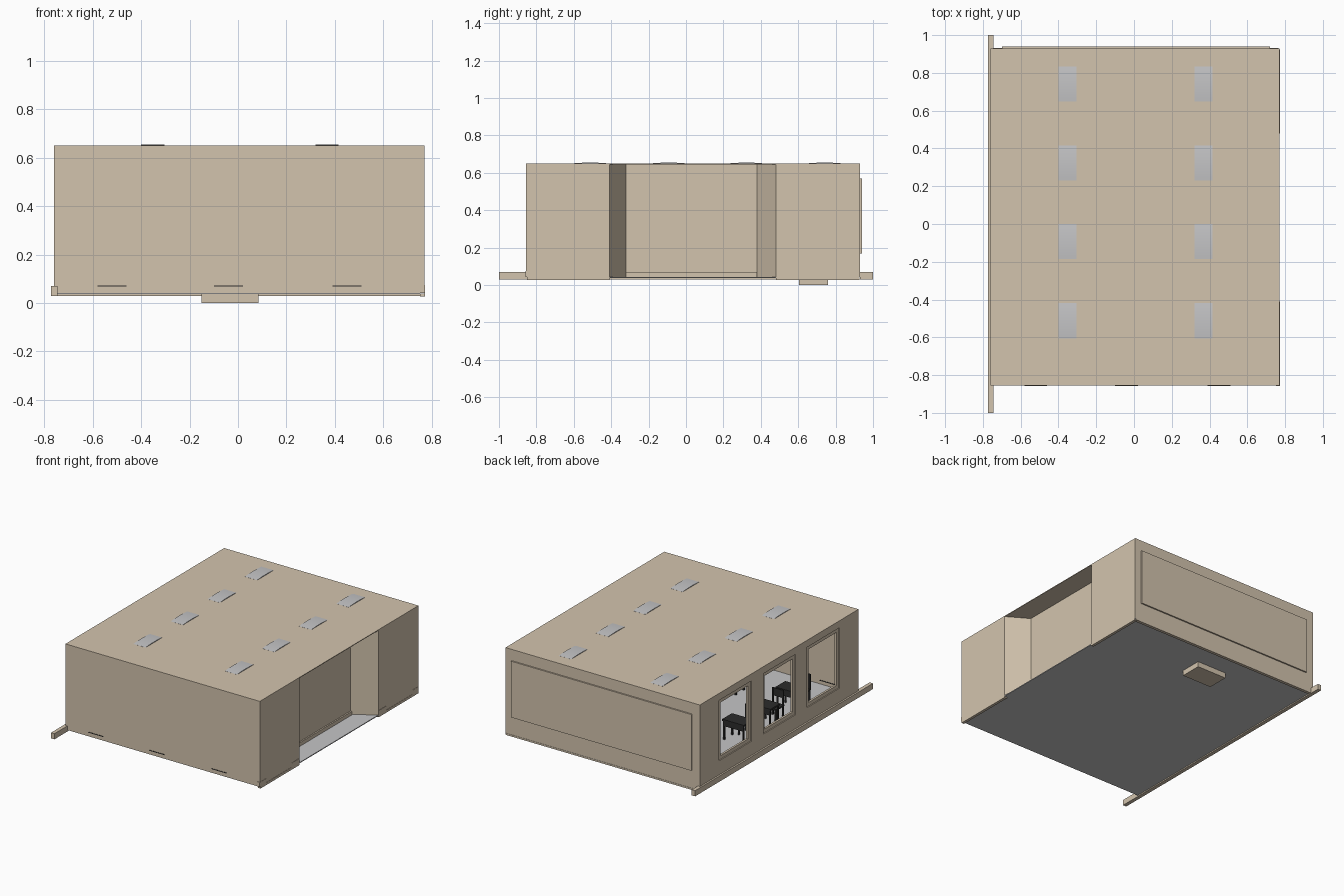
import bpy, bmesh, math

if "Cube" in bpy.data.objects:
    bpy.data.objects.remove(bpy.data.objects["Cube"])

def mat(name, r, g, b):
    m = bpy.data.materials.new(name)
    m.diffuse_color = (r, g, b, 1)
    m.use_nodes = True
    m.node_tree.nodes["Principled BSDF"].inputs["Base Color"].default_value = m.diffuse_color
    return m

BEIGE = mat("beige_wall", 0.65, 0.55, 0.42)
GREY = mat("floor_grey", 0.56, 0.56, 0.57)
LAMP = mat("lamp_grey", 0.56, 0.56, 0.57)
BLACK = mat("furniture_black", 0.025, 0.025, 0.025)

def finish(name, bm, m):
    me = bpy.data.meshes.new(name)
    bm.to_mesh(me)
    bm.free()
    me.materials.append(m)
    ob = bpy.data.objects.new(name, me)
    bpy.context.collection.objects.link(ob)
    return ob

def boxes(name, m, items):
    """One object from a list of (x0, x1, y0, y1, z0, z1) boxes."""
    bm = bmesh.new()
    for x0, x1, y0, y1, z0, z1 in items:
        vs = bmesh.ops.create_cube(bm, size=1)["verts"]
        for v in vs:
            v.co = (x0 if v.co.x < 0 else x1,
                    y0 if v.co.y < 0 else y1,
                    z0 if v.co.z < 0 else z1)
    return finish(name, bm, m)

# Floor and roof
boxes("floor", GREY, [(-0.76, 0.77, -0.85, 0.93, 0.038, 0.044)])
boxes("roof", BEIGE, [(-0.76, 0.77, -0.855, 0.93, 0.645, 0.65)])

# Front, right (with angled entrance recess) and back walls
path = [(-0.76, -0.855), (0.77, -0.855), (0.77, -0.41), (0.62, -0.32),
        (0.62, 0.38), (0.77, 0.48), (0.77, 0.93), (-0.76, 0.93)]
bm = bmesh.new()
low = [bm.verts.new((x, y, 0.042)) for x, y in path]
top = [bm.verts.new((x, y, 0.648)) for x, y in path]
for i in range(len(path) - 1):
    bm.faces.new((low[i], low[i + 1], top[i + 1], top[i]))
walls = finish("walls", bm, BEIGE)
sol = walls.modifiers.new("thickness", "SOLIDIFY")
sol.thickness = 0.012
sol.offset = -1

# Window wall on the left, built round three openings
Z0, Z1, HW = 0.17, 0.60, 0.182
centres = [-0.46, 0.034, 0.533]
XO, XI = -0.76, -0.735
parts = [(XO, XI, -0.853, 0.928, 0.042, Z0), (XO, XI, -0.853, 0.928, Z1, 0.648)]
edges = [-0.853] + [c + s * HW for c in centres for s in (-1, 1)] + [0.928]
for a, b in zip(edges[0::2], edges[1::2]):
    parts.append((XO, XI, a, b, Z0, Z1))
boxes("window_wall", BEIGE, parts)

# Window frames, set slightly back
F = 0.026
for i, c in enumerate(centres):
    a, b = c - HW, c + HW
    boxes(f"window_frame_{i + 1}", BEIGE, [
        (-0.753, -0.738, a, b, Z0, Z0 + F), (-0.753, -0.738, a, b, Z1 - F, Z1),
        (-0.753, -0.738, a, a + F, Z0 + F, Z1 - F),
        (-0.753, -0.738, b - F, b, Z0 + F, Z1 - F)])

# Baseboards
boxes("left_baseboard", BEIGE, [(-0.772, -0.745, -1, 1, 0.03, 0.07)])
boxes("back_baseboard", BEIGE, [(-0.745, 0.765, 0.91, 0.932, 0.03, 0.042)])
boxes("right_baseboards", BEIGE, [
    (0.752, 0.772, -0.858, -0.79, 0.042, 0.075),
    (0.752, 0.772, -0.50, -0.41, 0.042, 0.075),
    (0.752, 0.772, 0.48, 0.57, 0.042, 0.075),
    (0.752, 0.772, 0.86, 0.925, 0.042, 0.075),
    (0.752, 0.772, -0.85, -0.41, 0.028, 0.045),
    (0.752, 0.772, 0.48, 0.925, 0.028, 0.045)])
boxes("recess_baseboard", BEIGE, [(0.60, 0.63, -0.32, 0.38, 0.042, 0.07)])

# Thin ledges on the front wall, one for each desk column
columns = (-0.52, -0.04, 0.45)
boxes("front_ledges", BLACK, [(x - 0.06, x + 0.06, -0.858, -0.84, 0.068, 0.072) for x in columns])

# Board let into the back wall, and the teacher's stand below it
boxes("board", BEIGE, [(-0.70, 0.72, 0.90, 0.94, 0.17, 0.57)])
boxes("teacher_stand", BEIGE, [(-0.15, 0.085, 0.605, 0.76, 0.0, 0.20)])

# Ceiling lamps: shallow arched panels showing through the roof
for i, x in enumerate((-0.352, 0.368)):
    for j, y in enumerate((0.742, 0.323, -0.092, -0.512)):
        bm = bmesh.new()
        n = 10
        rows = []
        for k in range(n + 1):
            t = k / n * 2 - 1
            z = 0.6505 + 0.0045 * (1 - t * t)
            rows.append([bm.verts.new((x + s * 0.048, y + t * 0.093, zz))
                         for s, zz in ((-1, 0.635), (-1, z), (1, z), (1, 0.635))])
        for p, q in zip(rows, rows[1:]):
            for a in range(4):
                b = (a + 1) % 4
                bm.faces.new((p[a], p[b], q[b], q[a]))
        bm.faces.new(rows[0])
        bm.faces.new(rows[-1])
        bmesh.ops.recalc_face_normals(bm, faces=bm.faces[:])
        ob = finish(f"ceiling_lamp_{i * 4 + j + 1}", bm, LAMP)
        bpy.context.view_layer.objects.active = ob
        ob.select_set(True)
        bpy.ops.object.shade_smooth_by_angle(angle=math.radians(40))
        ob.select_set(False)

# Desks and chairs facing the board
def legs(x, y, w, d, z):
    return [(x + s * w - 0.005, x + s * w + 0.005, y + t * d - 0.005, y + t * d + 0.005, 0.043, z)
            for s in (-1, 1) for t in (-1, 1)]

num = 0
for x in columns:
    for y in (0.16, -0.14, -0.44):
        num += 1
        boxes(f"desk_{num}", BLACK, legs(x, y, 0.075, 0.045, 0.178) + [
            (x - 0.085, x + 0.085, y - 0.055, y + 0.055, 0.178, 0.19),
            (x - 0.075, x + 0.075, y + 0.042, y + 0.048, 0.14, 0.178)])
        c = y - 0.11
        boxes(f"chair_{num}", BLACK, legs(x, c, 0.04, 0.04, 0.125) + [
            (x - 0.047, x + 0.047, c - 0.047, c + 0.047, 0.122, 0.132),
            (x - 0.045, x - 0.035, c - 0.047, c - 0.037, 0.13, 0.23),
            (x + 0.035, x + 0.045, c - 0.047, c - 0.037, 0.13, 0.23),
            (x - 0.045, x + 0.045, c - 0.047, c - 0.039, 0.18, 0.235)])
